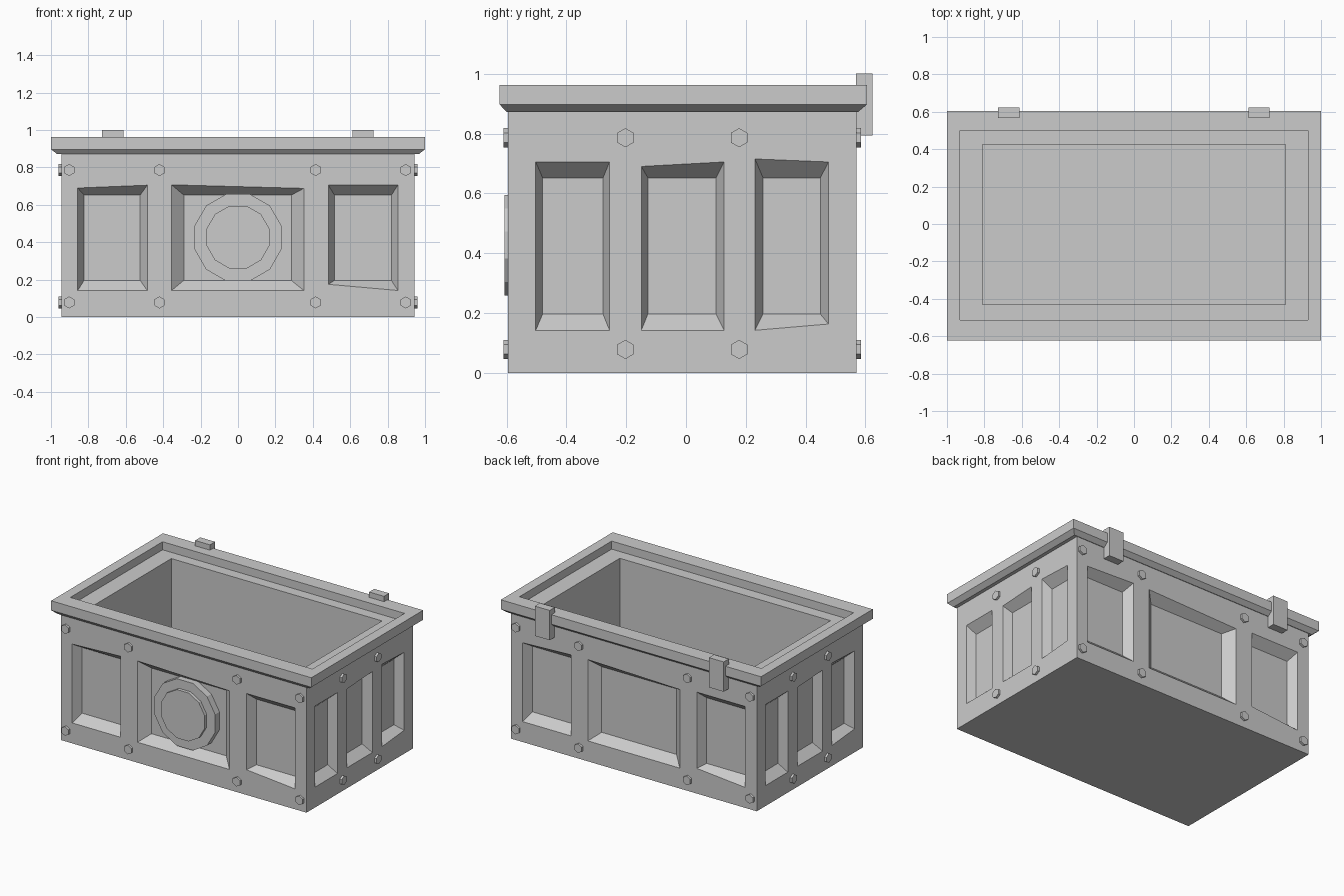
import bpy, bmesh
from math import pi, cos, sin
from mathutils import Matrix, Vector

cube = bpy.data.objects.get("Cube")
if cube:
    bpy.data.objects.remove(cube, do_unlink=True)

CY = -0.0125                # middle of the body in y
HX, HY = 0.944, 0.5835      # body half sizes
DEPTH = 0.06                # panel recess depth

grey = bpy.data.materials.new("plain grey")
grey.use_nodes = True
grey.diffuse_color = (0.6, 0.6, 0.6, 1)
grey.node_tree.nodes["Principled BSDF"].inputs["Base Color"].default_value = (0.6, 0.6, 0.6, 1)


def make_object(name, bm):
    bmesh.ops.recalc_face_normals(bm, faces=bm.faces)
    mesh = bpy.data.meshes.new(name)
    bm.to_mesh(mesh)
    bm.free()
    mesh.materials.append(grey)
    obj = bpy.data.objects.new(name, mesh)
    bpy.context.collection.objects.link(obj)
    return obj


def loft(bm, loops):
    """Skin a stack of point loops and cap both ends."""
    rings = [[bm.verts.new(p) for p in loop] for loop in loops]
    n = len(rings[0])
    for a, b in zip(rings, rings[1:]):
        for i in range(n):
            j = (i + 1) % n
            bm.faces.new((a[i], a[j], b[j], b[i]))
    bm.faces.new(rings[0])
    bm.faces.new(rings[-1])


def side(turn, dist):
    """Frame of a wall: local x runs right, local y inward, z up."""
    return (Matrix.Translation((0, CY, 0)) @ Matrix.Rotation(turn, 4, 'Z')
            @ Matrix.Translation((0, -dist, 0)))


def prism(bm, frame, u, v, r, n, y0, y1, phase=0):
    angles = [pi / 2 + phase + 2 * pi * i / n for i in range(n)]
    loft(bm, [[frame @ Vector((u + r * cos(a), y, v + r * sin(a))) for a in angles]
              for y in (y0, y1)])


def box(bm, x0, x1, y0, y1, z0, z1):
    loft(bm, [[(x0, y0, z), (x1, y0, z), (x1, y1, z), (x0, y1, z)] for z in (z0, z1)])


front, back = side(0, HY), side(pi, HY)
right, left = side(pi / 2, HX), side(-pi / 2, HX)

# Body with flared rim, inner ledge and hollow: half width, y range, height
bm = bmesh.new()
sections = [
    (HX, CY - HY, CY + HY, 0), (HX, CY - HY, CY + HY, 0.872),
    (0.968, -0.6, 0.575, 0.872), (1, -0.623, 0.605, 0.897),
    (1, -0.623, 0.605, 0.963), (0.93, -0.512, 0.5, 0.963),
    (0.93, -0.512, 0.5, 0.907), (0.81, -0.43, 0.425, 0.907),
    (0.81, -0.43, 0.425, 0.12),
]
loft(bm, [[(-x, a, z), (x, a, z), (x, b, z), (-x, b, z)] for x, a, b, z in sections])
body = make_object("crate_body", bm)

# Bevelled panel recesses: outer u range, inner u range,
# outer heights (top left, top right, bottom left, bottom right)
long_panels = [
    (-0.857, -0.485, -0.823, -0.523, 0.69, 0.705, 0.142, 0.142),
    (-0.355, 0.352, -0.29, 0.285, 0.707, 0.688, 0.142, 0.142),
    (0.483, 0.855, 0.516, 0.82, 0.705, 0.705, 0.175, 0.142),
]
short_panels = [
    (-0.49, -0.243, -0.467, -0.265, 0.705, 0.705, 0.142, 0.142),
    (-0.137, 0.14, -0.115, 0.113, 0.69, 0.705, 0.142, 0.142),
    (0.243, 0.489, 0.27, 0.462, 0.715, 0.705, 0.142, 0.163),
]
bm = bmesh.new()
for frame, panels in ((front, long_panels), (back, long_panels),
                      (right, short_panels), (left, short_panels)):
    for u0, u1, i0, i1, tl, tr, bl, br in panels:
        outer = [(u0, bl), (u1, br), (u1, tr), (u0, tl)]
        inner = [(i0, 0.196), (i1, 0.196), (i1, 0.652), (i0, 0.652)]
        loft(bm, [[frame @ Vector((u, y, v)) for u, v in pts]
                  for pts, y in ((outer, -0.03), (outer, 0), (inner, DEPTH))])
cutter = make_object("panel_cutter", bm)
cutter.hide_render = True

cut = body.modifiers.new("panel_recesses", 'BOOLEAN')
cut.operation = 'DIFFERENCE'
cut.solver = 'EXACT'
cut.object = cutter
graph = bpy.context.evaluated_depsgraph_get()
carved = bpy.data.meshes.new_from_object(body.evaluated_get(graph))
body.modifiers.clear()
body.data = carved
bpy.data.objects.remove(cutter, do_unlink=True)

# Hexagonal bolt heads on all four walls
bm = bmesh.new()
for frames, spots in (((front, back), (-0.903, -0.42, 0.415, 0.897)),
                      ((right, left), (-0.19, 0.19))):
    for frame in frames:
        for u in spots:
            for v in (0.078, 0.786):
                prism(bm, frame, u, v, 0.032, 6, -0.015, 0.01)
make_object("bolts", bm)

# Round boss in the middle of the front
bm = bmesh.new()
prism(bm, front, 0, 0.425, 0.241, 12, 0.012, DEPTH + 0.01, pi / 12)
prism(bm, front, 0, 0.427, 0.174, 12, -0.011, 0.02, pi / 12)
make_object("front_boss", bm)

# Hinge blocks at the back
for name, x in (("left_hinge", 0.668), ("right_hinge", -0.67)):
    bm = bmesh.new()
    box(bm, x - 0.057, x + 0.057, 0.568, 0.624, 0.793, 1.0)
    make_object(name, bm)
